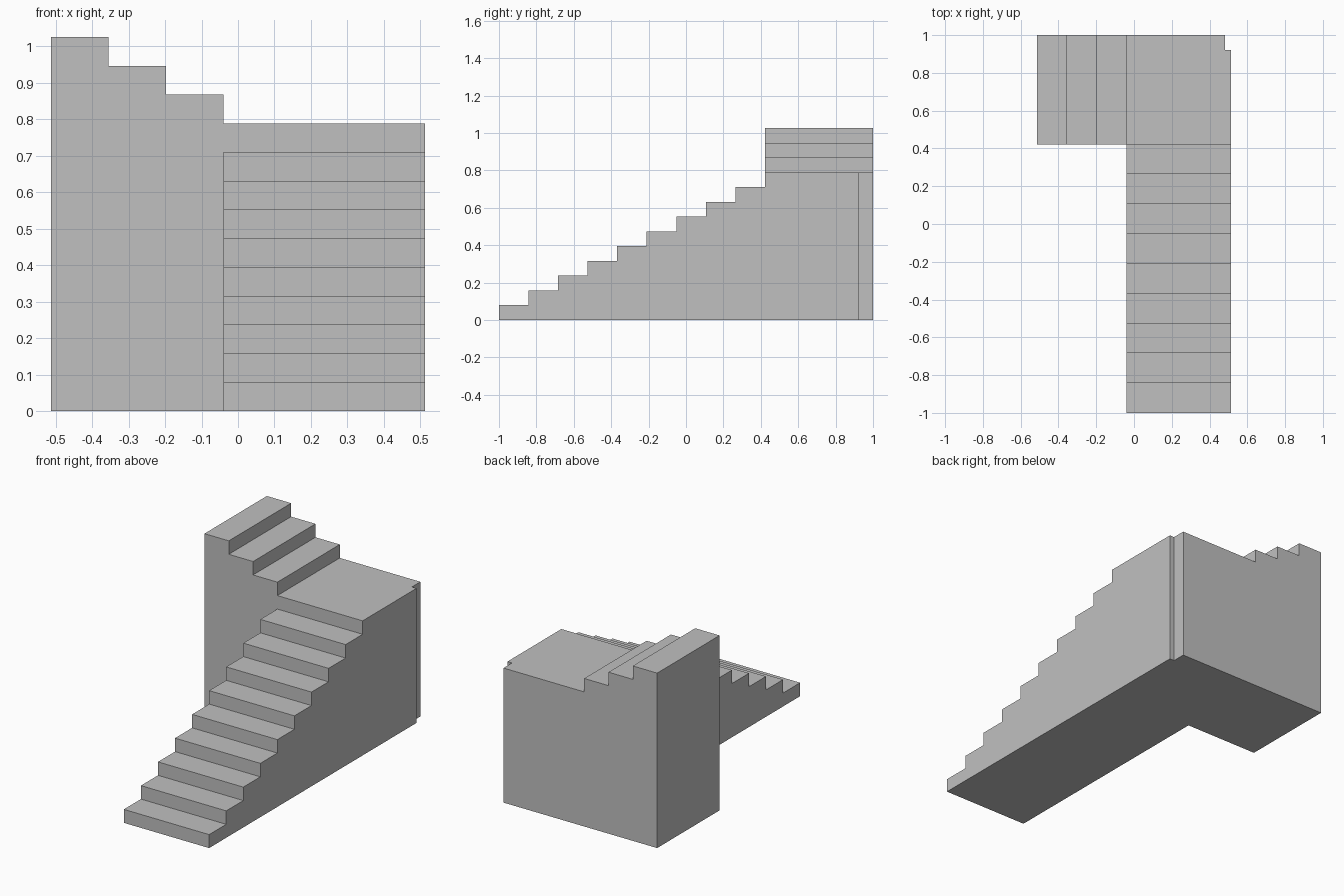
import bpy
import bmesh

cube = bpy.data.objects.get("Cube")
if cube:
    bpy.data.objects.remove(cube, do_unlink=True)

GREY = (0.53, 0.53, 0.53, 1.0)
concrete = bpy.data.materials.new("grey_concrete")
concrete.use_nodes = True
concrete.diffuse_color = GREY
concrete.node_tree.nodes["Principled BSDF"].inputs["Base Color"].default_value = GREY

RISE, TREAD = 0.0789, 0.158
LEFT, INNER, RIGHT = 0.513, -0.04, -0.513
FRONT, LANDING, BACK = -1.0, 0.422, 1.0


def prism(name, points, direction):
    """Extrude a flat outline into a closed solid."""
    bm = bmesh.new()
    face = bm.faces.new([bm.verts.new(p) for p in points])
    result = bmesh.ops.extrude_face_region(bm, geom=[face])
    moved = [v for v in result["geom"] if isinstance(v, bmesh.types.BMVert)]
    bmesh.ops.translate(bm, verts=moved, vec=direction)
    bmesh.ops.recalc_face_normals(bm, faces=bm.faces)
    mesh = bpy.data.meshes.new(name)
    bm.to_mesh(mesh)
    bm.free()
    mesh.materials.append(concrete)
    obj = bpy.data.objects.new(name, mesh)
    bpy.context.collection.objects.link(obj)
    return obj


def stair_outline(start, end, base, count):
    """Side outline of a solid flight, as (distance, height) pairs."""
    tread = (end - start) / count
    outline = [(end, 0), (start, 0)]
    for i in range(count):
        height = base + RISE * (i + 1)
        outline += [(start + tread * i, height), (start + tread * (i + 1), height)]
    return outline


# Lower flight climbing towards the back
lower = stair_outline(FRONT, LANDING, 0, 9)
prism("lower_flight", [(INNER, y, z) for y, z in lower], (LEFT - INNER, 0, 0))

# Landing block with a small notch in its rear outer corner
notch_x, notch_y = 0.483, 0.921
plan = [(INNER, LANDING), (LEFT, LANDING), (LEFT, notch_y),
        (notch_x, notch_y), (notch_x, BACK), (INNER, BACK)]
prism("landing", [(x, y, 0) for x, y in plan], (0, 0, RISE * 10))

# Upper flight turning sideways from the landing
upper = stair_outline(INNER, RIGHT, RISE * 10, 3)
prism("upper_flight", [(x, LANDING, z) for x, z in upper], (0, BACK - LANDING, 0))
